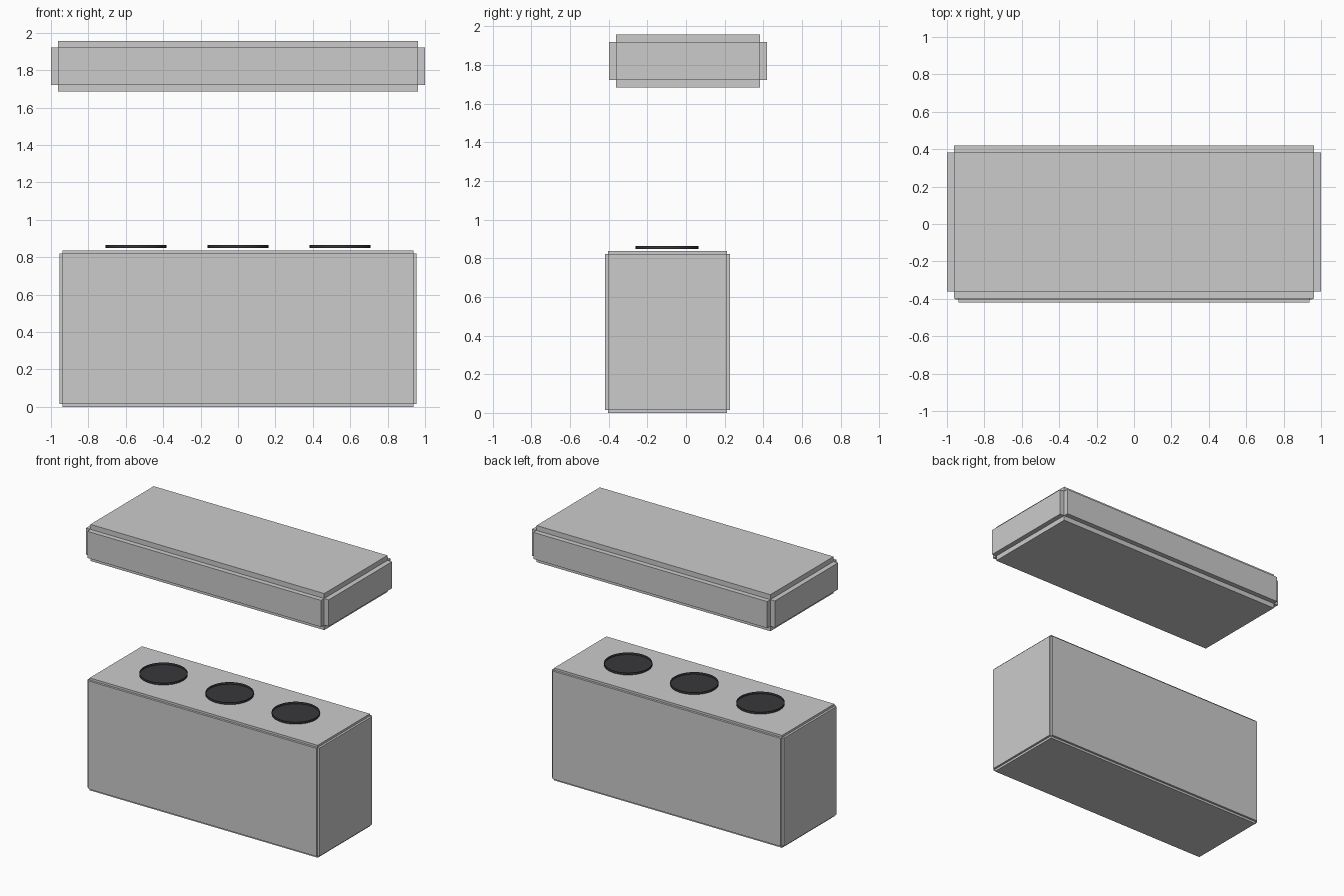
import bpy, bmesh
from mathutils import Vector

if "Cube" in bpy.data.objects:
    bpy.data.objects.remove(bpy.data.objects["Cube"])

dark = bpy.data.materials.new("dark_well")
dark.diffuse_color = (0.04, 0.04, 0.045, 1)
dark.use_nodes = True
dark.node_tree.nodes["Principled BSDF"].inputs["Base Color"].default_value = dark.diffuse_color


def finish(bm, name):
    mesh = bpy.data.meshes.new(name)
    bm.to_mesh(mesh)
    bm.free()
    obj = bpy.data.objects.new(name, mesh)
    bpy.context.collection.objects.link(obj)
    return obj


def panelled_box(name, lo, hi, step):
    """Core box whose six faces are each extruded outwards, leaving stepped edges."""
    lo, hi = Vector(lo), Vector(hi)
    bm = bmesh.new()
    bmesh.ops.create_cube(bm, size=1)
    size = hi - lo - Vector((2 * step,) * 3)
    bmesh.ops.scale(bm, vec=size, verts=bm.verts)
    bmesh.ops.translate(bm, vec=(lo + hi) / 2, verts=bm.verts)
    bm.normal_update()
    for face in list(bm.faces):
        normal = face.normal.copy()
        new = bmesh.ops.extrude_discrete_faces(bm, faces=[face])["faces"][0]
        bmesh.ops.translate(bm, vec=normal * step, verts=new.verts)
    return finish(bm, name)


def well(name, x):
    """Shallow dark dish, open at the top, hovering just over the body."""
    bm = bmesh.new()
    bmesh.ops.create_cone(bm, cap_ends=True, segments=32,
                          radius1=0.163, radius2=0.163, depth=0.016)
    bm.normal_update()
    bmesh.ops.delete(bm, geom=[f for f in bm.faces if f.normal.z > 0.9],
                     context='FACES_ONLY')
    bmesh.ops.translate(bm, vec=(x, -0.098, 0.856), verts=bm.verts)
    for f in bm.faces:
        f.smooth = len(f.verts) == 4
    for e in bm.edges:
        e.smooth = not any(len(f.verts) > 4 for f in e.link_faces)
    obj = finish(bm, name)
    obj.data.materials.append(dark)


# Main body and raised lid
panelled_box("body", (-0.955, -0.42, 0), (0.955, 0.227, 0.837), 0.016)
panelled_box("lid", (-1, -0.398, 1.685), (1, 0.42, 1.957), 0.037)

# Three round wells on top of the body
for side, x in (("left", -0.545), ("middle", 0), ("right", 0.545)):
    well(side + "_well", x)
